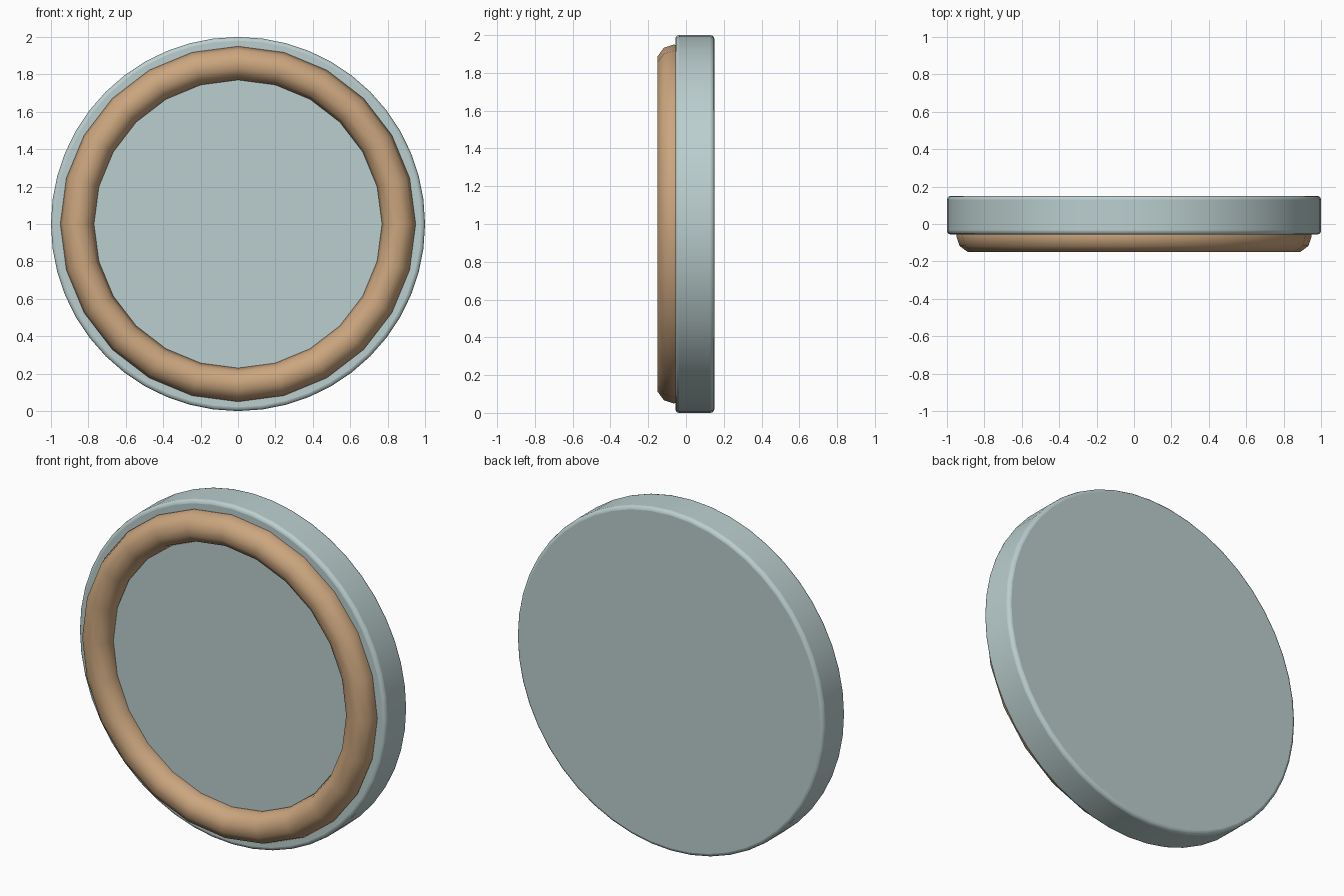
import bpy
from math import pi, radians

if "Cube" in bpy.data.objects:
    bpy.data.objects.remove(bpy.data.objects["Cube"])


def finish(obj, name, color, angle):
    obj.name = name
    mat = bpy.data.materials.new(name + "_material")
    mat.diffuse_color = (*color, 1)
    mat.use_nodes = True
    mat.node_tree.nodes["Principled BSDF"].inputs["Base Color"].default_value = mat.diffuse_color
    obj.data.materials.append(mat)
    bpy.ops.object.shade_smooth_by_angle(angle=radians(angle))


# Thick round disc with softly rounded rims
front, back = -0.056, 0.15
bpy.ops.mesh.primitive_cylinder_add(vertices=48, radius=1, depth=back - front,
                                    location=(0, (front + back) / 2, 1),
                                    rotation=(pi / 2, 0, 0))
disc = bpy.context.object
finish(disc, "disc", (0.50, 0.62, 0.62), 50)
bevel = disc.modifiers.new("rim_bevel", "BEVEL")
bevel.width = 0.02
bevel.segments = 3
bevel.limit_method = "ANGLE"
bevel.angle_limit = radians(40)

# Low-poly ring half sunk into the front face
bpy.ops.mesh.primitive_torus_add(major_segments=24, minor_segments=10,
                                 major_radius=0.86, minor_radius=0.09,
                                 location=(0, -0.0645, 1),
                                 rotation=(pi / 2, 0, 0))
finish(bpy.context.object, "front_ring", (0.60, 0.38, 0.21), 60)
